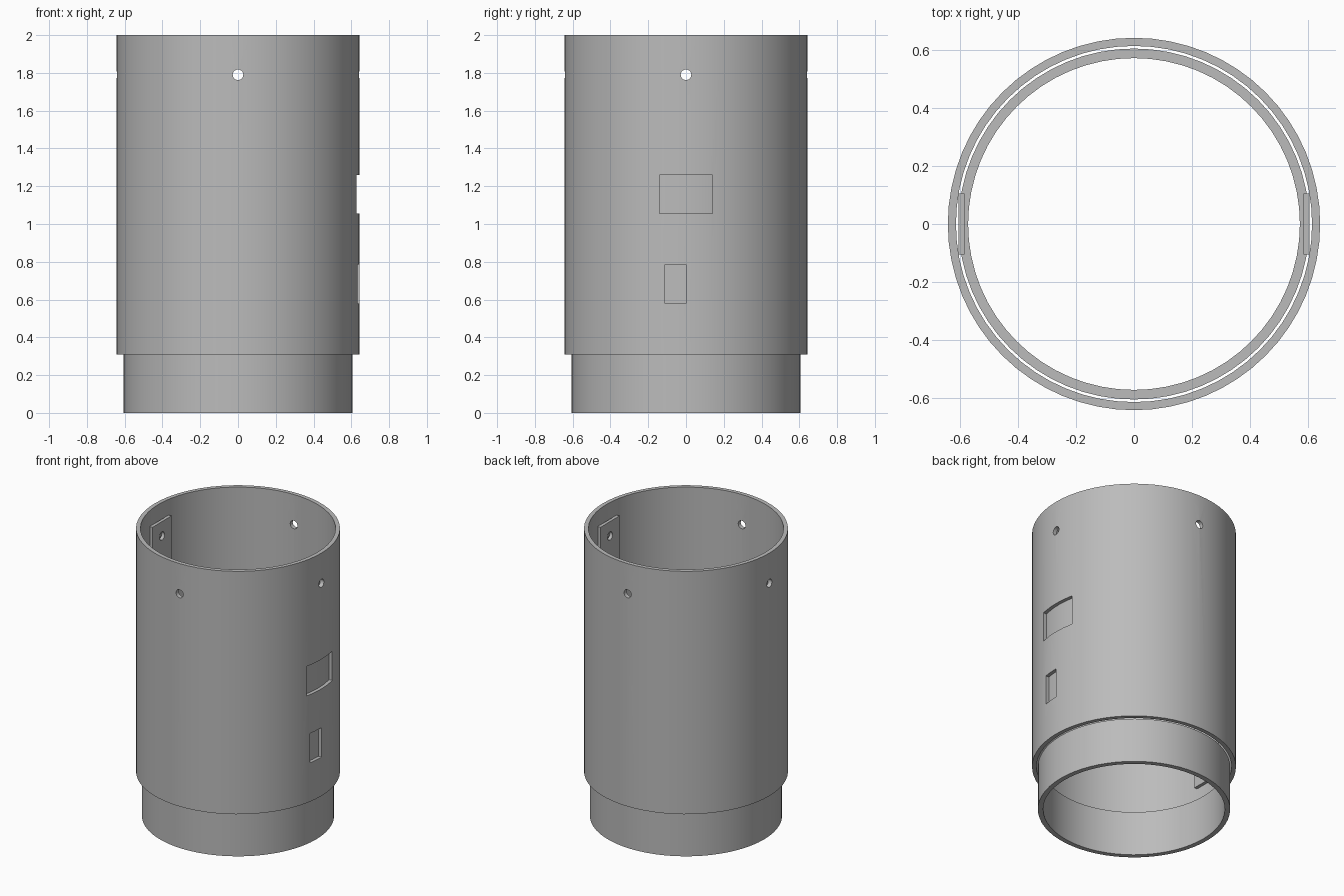
import bpy, bmesh, math
from mathutils import Matrix

cube = bpy.data.objects.get("Cube")
if cube:
    bpy.data.objects.remove(cube, do_unlink=True)

SIDES = 64
FLOOR_Z = 0.31
HOLE_Z = 1.79

grey = bpy.data.materials.new("mid grey")
grey.use_nodes = True
colour = (0.5, 0.5, 0.5, 1)
grey.diffuse_color = colour
grey.node_tree.nodes["Principled BSDF"].inputs["Base Color"].default_value = colour


def add_object(name, bm):
    bmesh.ops.recalc_face_normals(bm, faces=bm.faces)
    mesh = bpy.data.meshes.new(name)
    bm.to_mesh(mesh)
    bm.free()
    mesh.materials.append(grey)
    obj = bpy.data.objects.new(name, mesh)
    bpy.context.collection.objects.link(obj)
    return obj


def tube(name, outer, inner, low, high):
    """Ring-shaped wall spun from a rectangular section."""
    bm = bmesh.new()
    section = [(inner, low), (outer, low), (outer, high), (inner, high)]
    verts = [bm.verts.new((r, 0, z)) for r, z in section]
    edges = [bm.edges.new((verts[i], verts[(i + 1) % 4])) for i in range(4)]
    bmesh.ops.spin(bm, geom=verts + edges, axis=(0, 0, 1), cent=(0, 0, 0),
                   angle=2 * math.pi, steps=SIDES, use_merge=True)
    bmesh.ops.remove_doubles(bm, verts=bm.verts, dist=0.0001)
    return add_object(name, bm)


def box(name, x, y, z):
    bm = bmesh.new()
    bmesh.ops.create_cube(bm, size=1)
    for v in bm.verts:
        for i, (a, b) in enumerate((x, y, z)):
            v.co[i] = a if v.co[i] < 0 else b
    return add_object(name, bm)


def rod(name, radius, length, matrix, sides):
    bm = bmesh.new()
    bmesh.ops.create_cone(bm, cap_ends=True, segments=sides, radius1=radius,
                          radius2=radius, depth=length, matrix=matrix)
    return add_object(name, bm)


def cut(obj, cutter):
    """Subtract the cutter from the object and keep the result."""
    mod = obj.modifiers.new("cut", 'BOOLEAN')
    mod.operation = 'DIFFERENCE'
    mod.solver = 'EXACT'
    mod.object = cutter
    bpy.context.view_layer.objects.active = obj
    bpy.ops.object.modifier_apply(modifier=mod.name)


# Main walls
outer_tube = tube("outer_tube", 0.643, 0.615, FLOOR_Z, 2.0)
coupler = tube("coupler_ring", 0.606, 0.573, 0.0, FLOOR_Z)

# Flat mounting plates inside the left and right walls
plates = [box("left_plate", (0.585, 0.607), (-0.105, 0.105), (0.42, 1.89)),
          box("right_plate", (-0.607, -0.585), (-0.105, 0.105), (0.42, 1.89))]

helpers = []

# Shallow pockets on the left wall, their floors following the curve
core = rod("pocket_core", 0.619, 4, Matrix(), SIDES)
core.data.transform(Matrix.Rotation(math.pi / 2 - math.pi * 2 * 16 / SIDES, 4, 'Z'))
helpers.append(core)
for name, y, z in (("upper_pocket_cutter", (-0.14, 0.14), (1.055, 1.26)),
                   ("lower_pocket_cutter", (-0.11, 0.0), (0.58, 0.785))):
    cutter = box(name, (0.5, 0.8), y, z)
    cut(cutter, core)
    cut(outer_tube, cutter)
    helpers.append(cutter)

# Four round holes near the top, bored across in both directions
for axis in 'XY':
    turn = Matrix.Translation((0, 0, HOLE_Z)) @ Matrix.Rotation(math.pi / 2, 4, axis)
    drill = rod("hole_cutter_" + axis.lower(), 0.028, 2, turn, 24)
    helpers.append(drill)
    cut(outer_tube, drill)
    if axis == 'Y':
        for plate in plates:
            cut(plate, drill)

for helper in helpers:
    bpy.data.objects.remove(helper, do_unlink=True)

# Smooth curved walls with crisp rims
for obj in (outer_tube, coupler, *plates):
    bpy.ops.object.select_all(action='DESELECT')
    obj.select_set(True)
    bpy.context.view_layer.objects.active = obj
    bpy.ops.object.shade_smooth_by_angle(angle=math.radians(30))
